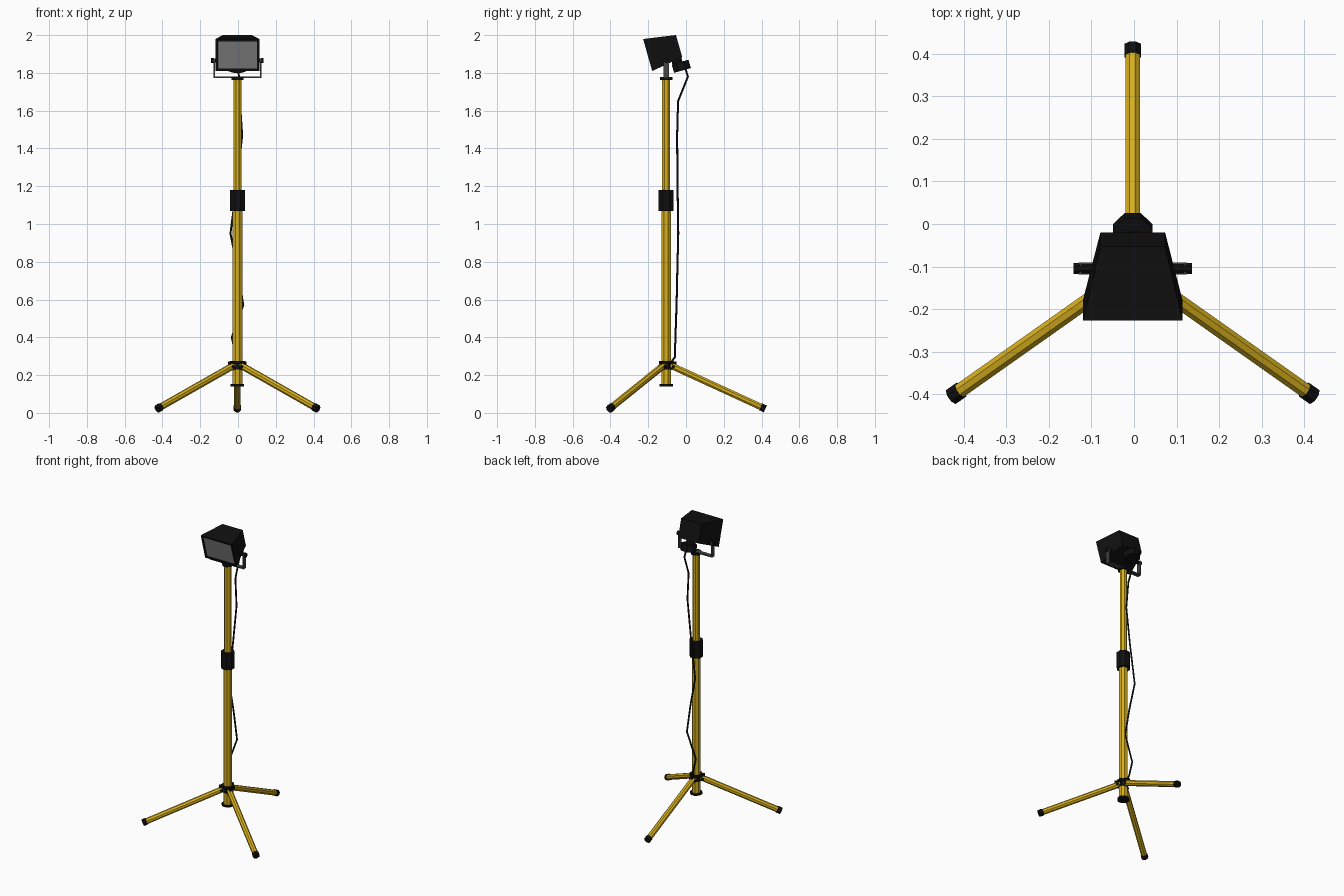
import bpy, bmesh, math
from mathutils import Vector, Matrix

if "Cube" in bpy.data.objects:
    bpy.data.objects.remove(bpy.data.objects["Cube"])

CX, CY = -0.003, -0.105          # pole axis
TILT = math.radians(15.8)        # lamp tilt, glass looks slightly down


def mat(name, r, g, b):
    m = bpy.data.materials.new(name)
    m.diffuse_color = (r, g, b, 1)
    m.use_nodes = True
    m.node_tree.nodes["Principled BSDF"].inputs["Base Color"].default_value = m.diffuse_color
    return m


YELLOW = mat("yellow_paint", 0.68, 0.43, 0.012)
BLACK = mat("black_plastic", 0.005, 0.005, 0.005)
GREY = mat("grey_glass", 0.23, 0.23, 0.23)
STEEL = mat("dark_steel", 0.06, 0.06, 0.06)
RUBBER = mat("cable_rubber", 0.012, 0.012, 0.012)


def finish(name, bm, *mats):
    bmesh.ops.recalc_face_normals(bm, faces=bm.faces)
    me = bpy.data.meshes.new(name)
    bm.to_mesh(me)
    bm.free()
    for m in mats:
        me.materials.append(m)
    ob = bpy.data.objects.new(name, me)
    bpy.context.collection.objects.link(ob)
    return ob


def rod(name, p, q, r, m, sides=8, r2=None):
    """Faceted cylinder between two points, with flats facing the axes."""
    p, q = Vector(p), Vector(q)
    d = q - p
    M = (Matrix.Translation((p + q) / 2) @ d.to_track_quat('Z', 'Y').to_matrix().to_4x4()
         @ Matrix.Rotation(math.pi / sides, 4, 'Z'))
    bm = bmesh.new()
    bmesh.ops.create_cone(bm, cap_ends=True, segments=sides, radius1=r,
                          radius2=r if r2 is None else r2, depth=d.length, matrix=M)
    return finish(name, bm, m)


def box(name, c, size, m, rot=Matrix()):
    bm = bmesh.new()
    bmesh.ops.create_cube(bm, size=1, matrix=Matrix.Translation(c) @ rot @ Matrix.Diagonal((*size, 1)))
    return finish(name, bm, m)


def pole(name, z0, z1, r, m, sides=8):
    return rod(name, (CX, CY, z0), (CX, CY, z1), r, m, sides)


# telescopic pole and collars
pole("lower_pole", 0.15, 1.12, 0.028, YELLOW)
pole("upper_pole", 1.10, 1.77, 0.023, YELLOW)
pole("height_clamp", 1.07, 1.18, 0.043, BLACK)
pole("bottom_collar", 0.140, 0.152, 0.039, BLACK)
pole("hub_collar", 0.258, 0.276, 0.042, BLACK)
pole("hub_sleeve", 0.230, 0.260, 0.031, BLACK)
pole("top_cap", 1.763, 1.778, 0.035, BLACK)

# three legs with hinge blocks and rubber feet
for name, x, y in (("left", -0.428, -0.405), ("right", 0.422, -0.405), ("rear", CX, 0.420)):
    foot = Vector((x, y, 0.021))
    out = Vector((x - CX, y - CY, 0)).normalized()
    top = Vector((CX, CY, 0.252)) + out * 0.022
    d = (foot - top).normalized()
    rod(name + "_leg", top, foot - d * 0.01, 0.0185, YELLOW)
    rod(name + "_foot", foot - d * 0.027, foot, 0.0215, BLACK)
    box(name + "_hinge", Vector((CX, CY, 0.25)) + out * 0.032, (0.016, 0.044, 0.046), BLACK,
        Matrix.Rotation(math.atan2(out.y, out.x) + math.pi / 2, 4, 'Z'))
    side = Vector((-out.y, out.x, 0)) * 0.022
    pin = top + d * 0.018
    rod(name + "_hinge_pin", pin - side, pin + side, 0.009, BLACK)

# lamp housing: tapered box in a tilted frame (origin at the lower front edge)
frame = Matrix.Translation((CX, -0.179, 1.81)) @ Matrix.Rotation(TILT, 4, 'X')
bm = bmesh.new()
rings = []
for y, w, lo, hi in ((0, 0.117, 0, 0.176), (0.173, 0.076, 0.027, 0.149)):
    rings.append([bm.verts.new((x, y, z)) for x, z in ((-w, lo), (w, lo), (w, hi), (-w, hi))])
front = bm.faces.new(rings[0])
bm.faces.new(rings[1])
for i in range(4):
    j = (i + 1) % 4
    bm.faces.new((rings[0][i], rings[0][j], rings[1][j], rings[1][i]))
bmesh.ops.recalc_face_normals(bm, faces=bm.faces)
bmesh.ops.inset_region(bm, faces=[front], thickness=0.018)
bmesh.ops.inset_region(bm, faces=[front], thickness=0.0005, depth=-0.005)
front.material_index = 1
bm.transform(frame)
finish("lamp_housing", bm, BLACK, GREY)

# octagonal wiring box under the back of the lamp
rod("wiring_box", frame @ Vector((0, 0.155, -0.041)), frame @ Vector((0, 0.155, 0.005)), 0.050, BLACK)
rod("wiring_box_neck", frame @ Vector((0, 0.140, 0.0)), frame @ Vector((0, 0.140, 0.05)), 0.030, BLACK)

# U bracket with tilt knobs
box("bracket_base", (CX, CY, 1.777), (0.256, 0.028, 0.008), STEEL)
for s, name in ((-1, "left"), (1, "right")):
    x = CX + s * 0.124
    box(name + "_bracket_arm", (x, CY, 1.824), (0.008, 0.028, 0.102), STEEL)
    rod(name + "_tilt_knob", (x, CY, 1.866), (CX + s * 0.139, CY, 1.866), 0.014, BLACK)
    rod(name + "_pivot", (CX + s * 0.085, CY, 1.866), (x, CY, 1.866), 0.012, BLACK)

# loose power cable hanging down behind the pole
path = [(0, -0.005, 1.83), (0.005, 0.01, 1.78), (0.010, -0.042, 1.65), (0.022, -0.047, 1.47),
        (-0.005, -0.045, 1.22), (-0.040, -0.041, 0.95), (0.0, -0.046, 0.75), (0.028, -0.050, 0.57),
        (-0.033, -0.056, 0.40), (-0.010, -0.059, 0.295), (-0.003, -0.085, 0.26)]
cu = bpy.data.curves.new("power_cable", 'CURVE')
cu.dimensions = '3D'
cu.bevel_depth = 0.0055
cu.bevel_resolution = 1
cu.use_fill_caps = True
sp = cu.splines.new('POLY')
sp.points.add(len(path) - 1)
for pt, co in zip(sp.points, path):
    pt.co = (*co, 1)
sp.use_smooth = False
cu.materials.append(RUBBER)
bpy.context.collection.objects.link(bpy.data.objects.new("power_cable", cu))
